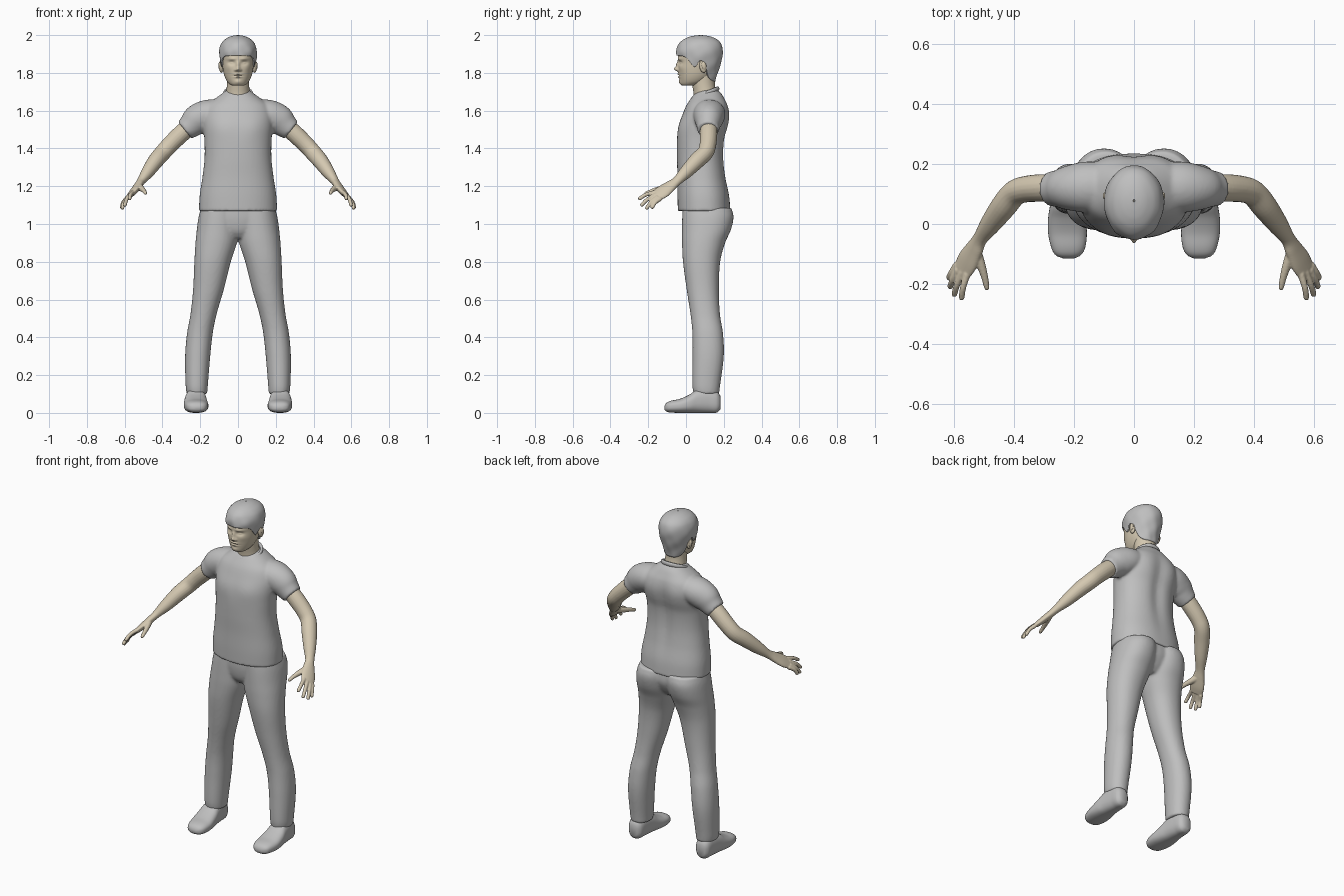
import bpy, bmesh, math
from mathutils import Vector, Matrix

cube = bpy.data.objects.get("Cube")
if cube:
    bpy.data.objects.remove(cube)


def material(name, rgb):
    m = bpy.data.materials.new(name)
    m.use_nodes = True
    m.diffuse_color = (*rgb, 1)
    b = m.node_tree.nodes["Principled BSDF"]
    b.inputs["Base Color"].default_value = (*rgb, 1)
    b.inputs["Roughness"].default_value = 0.8
    return m


GREY = material("cloth_grey", (0.52, 0.52, 0.52))
SKIN = material("skin_beige", (0.66, 0.58, 0.44))


def sample(rows, t):
    """Smooth interpolation of rows keyed by their first value."""
    t = min(max(t, rows[0][0]), rows[-1][0])
    i = max(k for k in range(len(rows) - 1) if rows[k][0] <= t)
    a, b = rows[i], rows[i + 1]
    p, q = rows[max(i - 1, 0)], rows[min(i + 2, len(rows) - 1)]
    h = b[0] - a[0]
    s = (t - a[0]) / h
    out = []
    for j in range(1, len(a)):
        m0 = (b[j] - p[j]) / (b[0] - p[0]) * h
        m1 = (q[j] - a[j]) / (q[0] - a[0]) * h
        out.append((2*s**3 - 3*s*s + 1) * a[j] + (s**3 - 2*s*s + s) * m0
                   + (3*s*s - 2*s**3) * b[j] + (s**3 - s*s) * m1)
    return out


def skin_rings(bm, rings, cap=True):
    vs = [[bm.verts.new(p) for p in r] for r in rings]
    n = len(vs[0])
    for a, b in zip(vs, vs[1:]):
        for i in range(n):
            bm.faces.new((a[i], a[(i + 1) % n], b[(i + 1) % n], b[i]))
    if cap:
        bm.faces.new(vs[0])
        bm.faces.new(vs[-1])


def loft(bm, rows, segs=48, steps=40, power=2.0, side=1, along="z",
         bottom=None, bumps=(), lumps=0.0, cap=True):
    """Rows are (position, x min, x max, min, max) across the loft axis."""
    rings = []
    for k in range(steps + 1):
        ring = []
        for i in range(segs):
            th = 2 * math.pi * i / segs
            lo = rows[0][0]
            if bottom:
                lo = sample(bottom, min(th, 2 * math.pi - th))[0]
            f = k / steps
            if bottom:
                f = math.sin(f * math.pi / 2)
            t = lo + (rows[-1][0] - lo) * f
            x0, x1, y0, y1 = sample(rows, t)
            sx, cy = math.sin(th), -math.cos(th)
            e = 2 / power
            g = 1 + lumps * (1 - f) * (math.sin(9 * th + 40 * t) + math.sin(5 * th - 70 * t))
            x = (x0 + x1) / 2 + g * (x1 - x0) / 2 * math.copysign(abs(sx) ** e, sx)
            y = (y0 + y1) / 2 + g * (y1 - y0) / 2 * math.copysign(abs(cy) ** e, cy)
            # sculpted relief: facing -1 is front, +1 is back
            for facing, bx, bz, wx, wz, d in bumps:
                if facing * cy > 0:
                    y += facing * d * math.exp(-((abs(x) - bx) / wx) ** 2 - ((t - bz) / wz) ** 2)
            ring.append((side * x, y, t) if along == "z" else (side * x, t, y))
        rings.append(ring)
    skin_rings(bm, rings, cap)


def tube(bm, points, wide, side=1, segs=20, steps=6):
    """Tube through (x, y, z, wide radius, thin radius) points."""
    rows = [(i, *p) for i, p in enumerate(points)]
    total = (len(rows) - 1) * steps
    pts = [sample(rows, k / steps) for k in range(total + 1)]
    rings = []
    for k, p in enumerate(pts):
        c = Vector(p[:3])
        tan = (Vector(pts[min(k + 1, total)][:3]) - Vector(pts[max(k - 1, 0)][:3])).normalized()
        u = Vector(wide)
        u = (u - tan * u.dot(tan)).normalized()
        v = tan.cross(u)
        ring = []
        for i in range(segs):
            a = 2 * math.pi * i / segs
            q = c + u * p[3] * math.cos(a) + v * p[4] * math.sin(a)
            ring.append((side * q.x, q.y, q.z))
        rings.append(ring)
    skin_rings(bm, rings)


def ball(bm, centre, scale, tilt=0):
    m = (Matrix.Translation(centre) @ Matrix.Rotation(tilt, 4, "X")
         @ Matrix.Diagonal((*scale, 1)))
    bmesh.ops.create_uvsphere(bm, u_segments=20, v_segments=14, radius=1, matrix=m)


def finish(name, bm, mat, voxel=0, smooth=4):
    bmesh.ops.recalc_face_normals(bm, faces=bm.faces)
    me = bpy.data.meshes.new(name)
    bm.to_mesh(me)
    bm.free()
    me.materials.append(mat)
    me.shade_smooth()
    ob = bpy.data.objects.new(name, me)
    bpy.context.collection.objects.link(ob)
    if voxel:
        r = ob.modifiers.new("blend", "REMESH")
        r.mode, r.voxel_size, r.use_smooth_shade = "VOXEL", voxel, True
        s = ob.modifiers.new("soften", "SMOOTH")
        s.factor, s.iterations = 0.5, smooth
    return ob


def sym(rows):
    return [(z, -w, w, y0, y1) for z, w, y0, y1 in rows]


# Shirt: torso and both sleeves blended together
bm = bmesh.new()
loft(bm, sym([(1.068, .207, -.043, .236), (1.15, .203, -.045, .23), (1.25, .188, -.045, .212),
              (1.35, .177, -.048, .203), (1.45, .178, -.047, .208), (1.52, .185, -.038, .224),
              (1.58, .185, -.018, .23), (1.63, .165, .003, .222), (1.665, .12, .026, .205),
              (1.69, .085, .045, .19), (1.71, .06, .065, .17)]), segs=64, steps=60, power=2.25,
     bumps=[(1, 0, 1.42, .04, .2, -.014), (1, .09, 1.56, .06, .07, .006),
            (-1, .085, 1.51, .06, .06, .005)])
for s in (1, -1):
    tube(bm, [(.09, .125, 1.59, .07, .08), (.16, .123, 1.578, .08, .085), (.215, .12, 1.552, .081, .075),
              (.25, .118, 1.522, .068, .063), (.282, .117, 1.496, .056, .056)], (.5, 0, .8), s, 32)
finish("shirt", bm, GREY, .008)

# Neck band of the shirt
bm = bmesh.new()
rings = []
for k in range(49):
    a = 2 * math.pi * k / 48
    c = Vector((.072 * math.sin(a), .103 - .066 * math.cos(a), 1.69 - .026 * math.cos(a)))
    out = Vector((math.sin(a), -math.cos(a), 0))
    rings.append([c + out * .008 * math.cos(b) + Vector((0, 0, .013 * math.sin(b)))
                  for b in (i * math.pi / 5 for i in range(10))])
skin_rings(bm, rings, False)
bmesh.ops.remove_doubles(bm, verts=bm.verts, dist=.0001)
finish("collar", bm, GREY)

# Trousers: pelvis and both legs blended together
bm = bmesh.new()
loft(bm, sym([(.925, .07, .02, .17), (.96, .15, -.005, .2), (1.02, .203, -.018, .228), (1.085, .198, -.02, .225)]))
for s in (1, -1):
    loft(bm, [(.1, .163, .272, .04, .175), (.14, .16, .277, .034, .18), (.3, .147, .28, .035, .2),
              (.42, .134, .27, .034, .196), (.52, .114, .252, .024, .18), (.65, .076, .238, .004, .174),
              (.8, .038, .231, -.016, .181), (.9, .006, .225, -.021, .207), (.97, -.005, .218, -.021, .238),
              (1.04, -.01, .208, -.02, .252), (1.085, -.01, .195, -.018, .24)], side=s, steps=60, power=2.15)
finish("trousers", bm, GREY, .008)

# Shoes
for s, label in ((1, "left"), (-1, "right")):
    bm = bmesh.new()
    loft(bm, [(-.115, .2, .235, .018, .036), (-.105, .178, .26, .007, .052), (-.08, .163, .275, .002, .064),
              (-.03, .157, .286, 0, .075), (.02, .162, .286, 0, .098), (.06, .168, .28, 0, .125),
              (.12, .175, .272, 0, .135), (.165, .183, .265, .002, .115), (.182, .2, .25, .02, .09)],
         side=s, along="y", power=2.5)
    finish(label + "_shoe", bm, GREY)

# Arms with palms, fingers and thumbs
for s, label in ((1, "left"), (-1, "right")):
    bm = bmesh.new()
    across = (.04, .033, -.036)
    tube(bm, [(.23, .12, 1.54, .044, .044), (.3, .12, 1.478, .046, .047), (.36, .116, 1.42, .044, .045),
              (.398, .102, 1.378, .043, .044), (.435, .058, 1.335, .043, .042), (.478, 0, 1.275, .035, .034),
              (.512, -.048, 1.228, .026, .022), (.53, -.082, 1.202, .034, .02), (.553, -.122, 1.172, .043, .018),
              (.572, -.155, 1.15, .04, .013)], across, s)
    fingers = [((.556, -.165, 1.168), (.575, -.252, 1.13)), ((.572, -.16, 1.154), (.6, -.24, 1.095)),
               ((.585, -.15, 1.142), (.614, -.212, 1.078)), ((.59, -.135, 1.134), (.618, -.182, 1.082))]
    for base, tip in fingers:
        a, b = Vector(base), Vector(tip)
        mid = (a + b) / 2 + Vector((.004, -.004, .006))
        tube(bm, [(*a, .012, .012), (*mid, .0105, .0105), (*b.lerp(mid, .15), .0095, .0095), (*b, .004, .004)],
             across, s, 12)
    tube(bm, [(.528, -.085, 1.2, .02, .018), (.51, -.135, 1.187, .016, .015), (.498, -.175, 1.176, .012, .012),
              (.49, -.212, 1.163, .009, .009), (.488, -.22, 1.16, .004, .004)], across, s, 12)
    finish(label + "_arm", bm, SKIN, .004, 2)

# Head with sculpted face, neck and ears
bm = bmesh.new()
face = [(-1, 0, 1.82, .011, .011, .02), (-1, 0, 1.842, .009, .02, .011), (-1, .032, 1.874, .022, .008, .005),
        (-1, .034, 1.853, .016, .01, -.011), (-1, .034, 1.852, .01, .006, .006), (-1, .013, 1.815, .007, .007, .007),
        (-1, 0, 1.793, .02, .005, .007), (-1, 0, 1.778, .016, .005, .007), (-1, 0, 1.7855, .024, .002, -.004),
        (-1, 0, 1.752, .02, .012, .006), (-1, .05, 1.828, .018, .018, .003)]
loft(bm, sym([(1.732, .03, -.018, .05), (1.738, .042, -.027, .075), (1.755, .058, -.032, .11),
              (1.785, .072, -.037, .14), (1.82, .08, -.041, .158), (1.86, .085, -.041, .17),
              (1.9, .088, -.042, .178), (1.95, .076, -.025, .165), (1.98, .045, .01, .13), (1.988, .015, .05, .09)]),
     segs=128, steps=110, power=2.1, bumps=face)
loft(bm, sym([(1.64, .075, .04, .175), (1.69, .063, .04, .163), (1.74, .059, .032, .153), (1.8, .06, .02, .155)]))
for s in (1, -1):
    ball(bm, (s * .088, .09, 1.833), (.012, .019, .033), .2)
    ball(bm, (s * .096, .094, 1.838), (.008, .012, .022), .2)
finish("head", bm, SKIN)

# Short hair cap following a hairline from fringe to nape
bm = bmesh.new()
hairline = [(0, 1.893), (.55, 1.89), (.95, 1.88), (1.28, 1.832), (1.42, 1.84), (1.6, 1.866),
            (1.85, 1.84), (2.05, 1.785), (2.4, 1.76), (3.15, 1.755)]
loft(bm, sym([(1.74, .06, .02, .152), (1.8, .082, -.02, .168), (1.86, .095, -.042, .187),
              (1.91, .1, -.052, .195), (1.95, .091, -.04, .188), (1.975, .072, -.016, .168),
              (1.99, .047, .015, .138), (1.997, .026, .045, .11), (2.0, .003, .074, .082)]),
     segs=96, steps=48, bottom=hairline, lumps=.012, cap=False)
hair = finish("hair", bm, GREY)
shell = hair.modifiers.new("thickness", "SOLIDIFY")
shell.thickness, shell.offset = .012, -1
